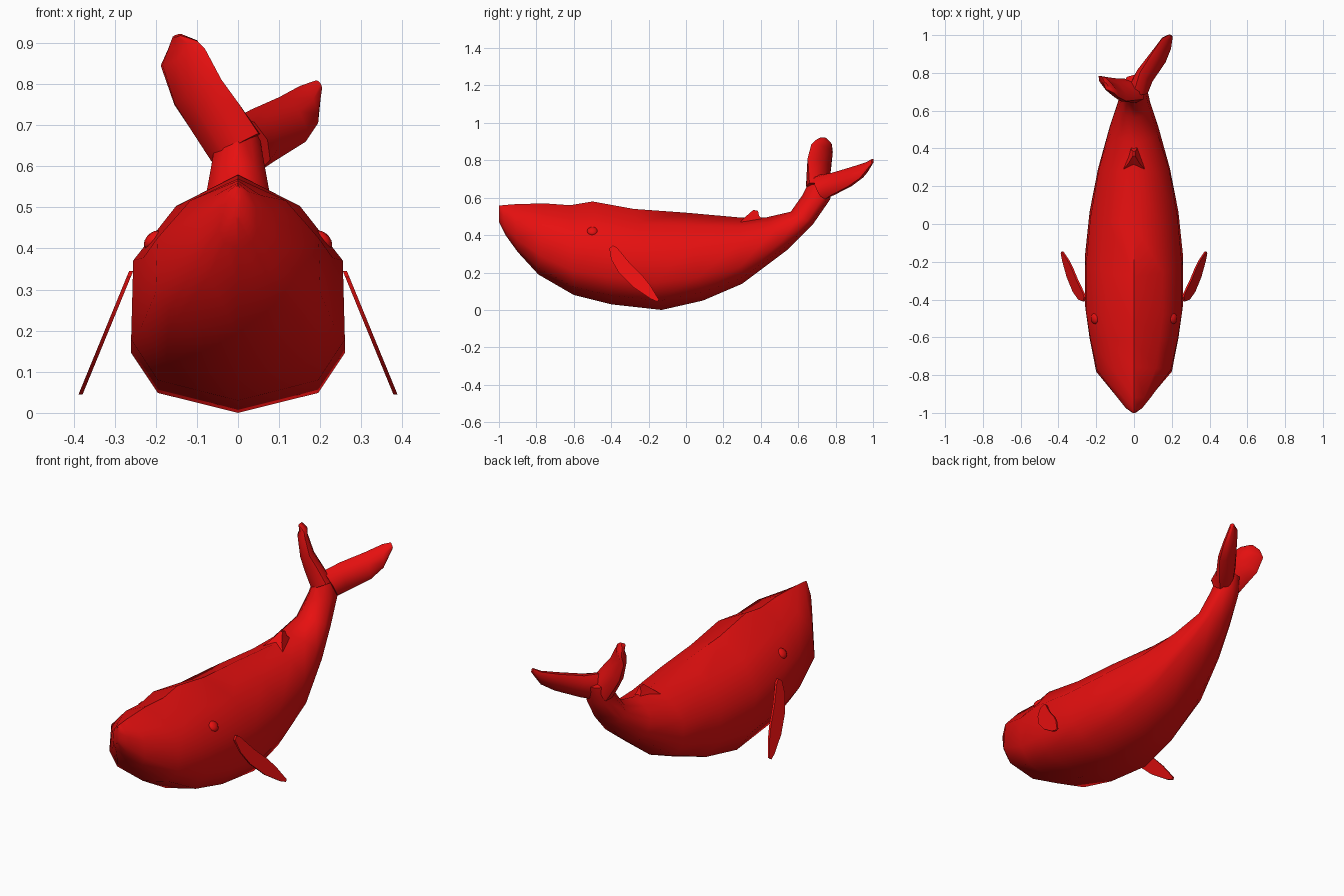
import bpy, bmesh, math
from mathutils import Vector

if "Cube" in bpy.data.objects:
    bpy.data.objects.remove(bpy.data.objects["Cube"])

red = bpy.data.materials.new("red")
red.diffuse_color = (0.8, 0.005, 0.005, 1)
red.use_nodes = True
red.node_tree.nodes["Principled BSDF"].inputs["Base Color"].default_value = red.diffuse_color


def finish(name, bm, angle=40):
    bmesh.ops.recalc_face_normals(bm, faces=bm.faces)
    me = bpy.data.meshes.new(name)
    bm.to_mesh(me)
    bm.free()
    ob = bpy.data.objects.new(name, me)
    bpy.context.collection.objects.link(ob)
    me.materials.append(red)
    bpy.ops.object.select_all(action='DESELECT')
    ob.select_set(True)
    bpy.context.view_layer.objects.active = ob
    bpy.ops.object.shade_smooth_by_angle(angle=math.radians(angle))
    return ob


def loft(name, rings, angle=40):
    """Skin a list of equal-length point rings and cap both ends."""
    bm = bmesh.new()
    vs = [[bm.verts.new(p) for p in r] for r in rings]
    n = len(rings[0])
    for a, b in zip(vs, vs[1:]):
        for i in range(n):
            j = (i + 1) % n
            bm.faces.new((a[i], a[j], b[j], b[i]))
    bm.faces.new(vs[0])
    bm.faces.new(vs[-1])
    return finish(name, bm, angle)


# Body: cross-section (width share, height share), then top y/z, bottom y/z, half width
half = [(0, 0), (.75, .09), (1, .27), (.98, .62), (.58, .86), (0, 1)]
section = half + [(-x, t) for x, t in half[-2:0:-1]]
stations = [
    (-1, .557, -1, .47, .008), (-.98, .56, -.965, .40, .045),
    (-.92, .565, -.90, .31, .095), (-.76, .57, -.79, .19, .20),
    (-.62, .56, -.60, .08, .235), (-.5, .58, -.40, .03, .26),
    (-.28, .54, -.13, 0, .26), (0, .52, .09, .05, .235),
    (.28, .495, .30, .14, .19), (.43, .495, .54, .32, .13),
    (.56, .525, .68, .46, .085), (.62, .61, .77, .59, .066),
    (.665, .70, .79, .68, .05)]
body = [[(x * w, yb + (yt - yb) * t, zb + (zt - zb) * t) for x, t in section]
        for yt, zt, yb, zb, w in stations]
loft("body", body, 50)


# Tail flukes: pairs of edge points and half thickness along each lobe
def fluke(name, sections):
    mids = [(Vector(a) + Vector(b)) / 2 for a, b, _ in sections]
    axis = mids[-1] - mids[0]
    rings = []
    for (a, b, t), m in zip(sections, mids):
        chord = (Vector(b) - Vector(a)) / 2
        nrm = axis.cross(chord).normalized() * t
        rings.append([m + chord * math.cos(k * math.pi / 4) + nrm * math.sin(k * math.pi / 4)
                      for k in range(8)])
    loft(name, rings, 50)


fluke("raised_fluke", [
    ((-.06, .75, .61), (.05, .66, .68), .055),
    ((-.115, .76, .69), (.0, .655, .755), .045),
    ((-.155, .775, .75), (-.04, .65, .81), .035),
    ((-.188, .785, .845), (-.08, .67, .885), .025),
    ((-.17, .78, .885), (-.10, .69, .905), .02),
    ((-.155, .75, .918), (-.14, .71, .918), .01)])
fluke("rear_fluke", [
    ((0, .70, .72), (.055, .74, .59), .055),
    ((.03, .80, .737), (.085, .77, .61), .045),
    ((.10, .91, .768), (.165, .865, .66), .033),
    ((.15, .985, .795), (.195, .93, .705), .022),
    ((.187, 1, .808), (.203, .995, .785), .01)])

# Dorsal fin
loft("dorsal_fin", [
    [(-.065, .28, .46), (.065, .28, .46), (.02, .42, .47), (-.02, .42, .47)],
    [(-.03, .32, .50), (.03, .32, .50), (.012, .39, .505), (-.012, .39, .505)],
    [(-.006, .36, .535), (.006, .36, .535), (.004, .385, .53), (-.004, .385, .53)]])

# Flippers and eyes on both sides
outline = [(-.41, .33), (-.39, .345), (-.37, .335), (-.30, .25), (-.23, .18),
           (-.19, .13), (-.145, .055), (-.155, .045), (-.19, .06), (-.28, .12),
           (-.36, .20), (-.40, .27)]
for side, label in ((1, "right"), (-1, "left")):
    loft(label + "_flipper", [
        [(side * (.26 + (.345 - z) * .41 + d), y, z) for y, z in outline]
        for d in (-.005, .005)], 30)
    bm = bmesh.new()
    bmesh.ops.create_uvsphere(bm, u_segments=12, v_segments=8, radius=1)
    for v in bm.verts:
        x, y, z = v.co
        v.co = (side * (.205 + .022 * x - .010 * z), -.5 + .03 * y, .42 + .024 * z)
    finish(label + "_eye", bm)
